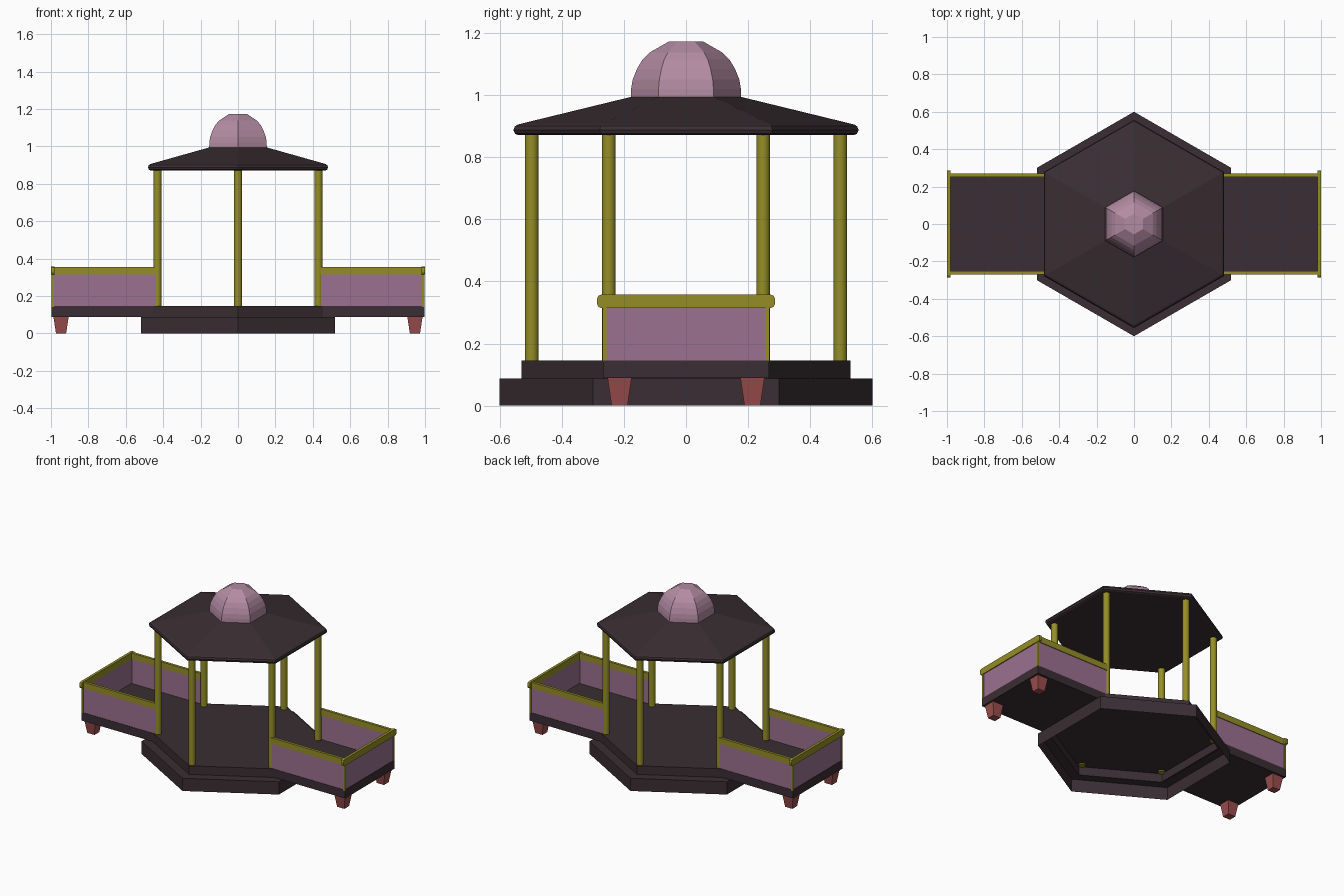
import bpy, bmesh
from math import cos, sin, pi

if "Cube" in bpy.data.objects:
    bpy.data.objects.remove(bpy.data.objects["Cube"])


def material(name, rgb):
    m = bpy.data.materials.new(name)
    m.diffuse_color = (*rgb, 1)
    m.use_nodes = True
    m.node_tree.nodes["Principled BSDF"].inputs["Base Color"].default_value = m.diffuse_color
    return m


DARK = material("dark_wood", (0.042, 0.027, 0.033))
PINK = material("pink_panel", (0.33, 0.165, 0.28))
DOME = material("pale_dome", (0.45, 0.26, 0.36))
GOLD = material("olive_trim", (0.30, 0.27, 0.02))
RED = material("red_leg", (0.33, 0.075, 0.075))


def finish(name, bm, mat, recalc=True):
    if recalc:
        bmesh.ops.recalc_face_normals(bm, faces=bm.faces)
    me = bpy.data.meshes.new(name)
    bm.to_mesh(me)
    bm.free()
    me.materials.append(mat)
    ob = bpy.data.objects.new(name, me)
    bpy.context.scene.collection.objects.link(ob)
    return ob


def lathe(name, profile, mat, sides=6, center=(0, 0), cap_bottom=True):
    """Stack of polygon rings from (radius, z) points, first corner on +y."""
    bm = bmesh.new()
    rings = []
    for r, z in profile:
        rings.append([bm.verts.new((center[0] + r * sin(2 * pi * i / sides),
                                    center[1] + r * cos(2 * pi * i / sides), z))
                      for i in range(sides)])
    for a, b in zip(rings, rings[1:]):
        for i in range(sides):
            j = (i + 1) % sides
            bm.faces.new((a[j], a[i], b[i], b[j]))
    bm.faces.new(rings[-1][::-1])
    if cap_bottom:
        bm.faces.new(rings[0])
    return finish(name, bm, mat, cap_bottom)


def box(name, lo, hi, mat, taper=1.0, bevel=0.0):
    """Box between two corners; taper scales the bottom face."""
    bm = bmesh.new()
    bmesh.ops.create_cube(bm, size=1)
    for v in bm.verts:
        k = taper if v.co.z < 0 else 1
        for a in range(3):
            f = v.co[a] * (k if a < 2 else 1)
            v.co[a] = (lo[a] + hi[a]) / 2 + f * (hi[a] - lo[a])
    if bevel:
        # round only the edges running through the thickness
        edges = [e for e in bm.edges if abs(e.verts[0].co.x - e.verts[1].co.x) > 1e-4]
        bmesh.ops.bevel(bm, geom=edges, offset=bevel, segments=2, profile=0.5,
                        affect='EDGES')
    return finish(name, bm, mat)


# Stepped platform, an open shell underneath
lathe("platform", [(0.6, 0), (0.6, 0.087), (0.53, 0.087), (0.53, 0.146)],
      DARK, cap_bottom=False)

# Six posts
for i in range(6):
    a = i * pi / 3
    post = lathe(f"post_{i + 1}", [(0.022, 0.138), (0.022, 0.885)], GOLD, 16,
                 (0.497 * sin(a), 0.497 * cos(a)))
    post.data.polygons.foreach_set("use_smooth", [len(p.vertices) == 4 for p in post.data.polygons])

# Roof with rounded rim, and dome
lathe("roof", [(0.54, 0.871), (0.551, 0.876), (0.556, 0.888), (0.551, 0.9),
               (0.54, 0.906), (0.175, 0.995)], DARK)
lathe("dome", [(0.178, 0.99), (0.177, 1.02), (0.172, 1.05), (0.158, 1.085),
               (0.14, 1.115), (0.116, 1.138), (0.055, 1.173)], DOME)


def span(s, x0, x1):
    return sorted((s * x0, s * x1))


# Two balconies
for s, side in ((-1, "left"), (1, "right")):
    x0, x1 = span(s, 0.45, 0.998)
    box(f"{side}_floor", (x0, -0.267, 0.0885), (x1, 0.267, 0.1455), DARK)
    x0, x1 = span(s, 0.986, 0.994)
    box(f"{side}_end_panel", (x0, -0.262, 0.14), (x1, 0.262, 0.32), PINK)
    x0, x1 = span(s, 0.982, 1.0)
    box(f"{side}_end_rail", (x0, -0.287, 0.314), (x1, 0.287, 0.358), GOLD, bevel=0.015)
    for t, end in ((-1, "front"), (1, "back")):
        x0, x1 = span(s, 0.44, 0.988)
        y0, y1 = span(t, 0.257, 0.265)
        box(f"{side}_{end}_panel", (x0, y0, 0.14), (x1, y1, 0.32), PINK)
        y0, y1 = span(t, 0.252, 0.27)
        box(f"{side}_{end}_rail", (x0, y0, 0.314), (x1, y1, 0.356), GOLD)
        x0, x1 = span(s, 0.984, 0.998)
        y0, y1 = span(t, 0.256, 0.269)
        box(f"{side}_{end}_corner_trim", (x0, y0, 0.14), (x1, y1, 0.316), GOLD)
        x0, x1 = span(s, 0.905, 0.987)
        y0, y1 = span(t, 0.175, 0.253)
        box(f"{side}_{end}_leg", (x0, y0, 0), (x1, y1, 0.09), RED, taper=0.66)
